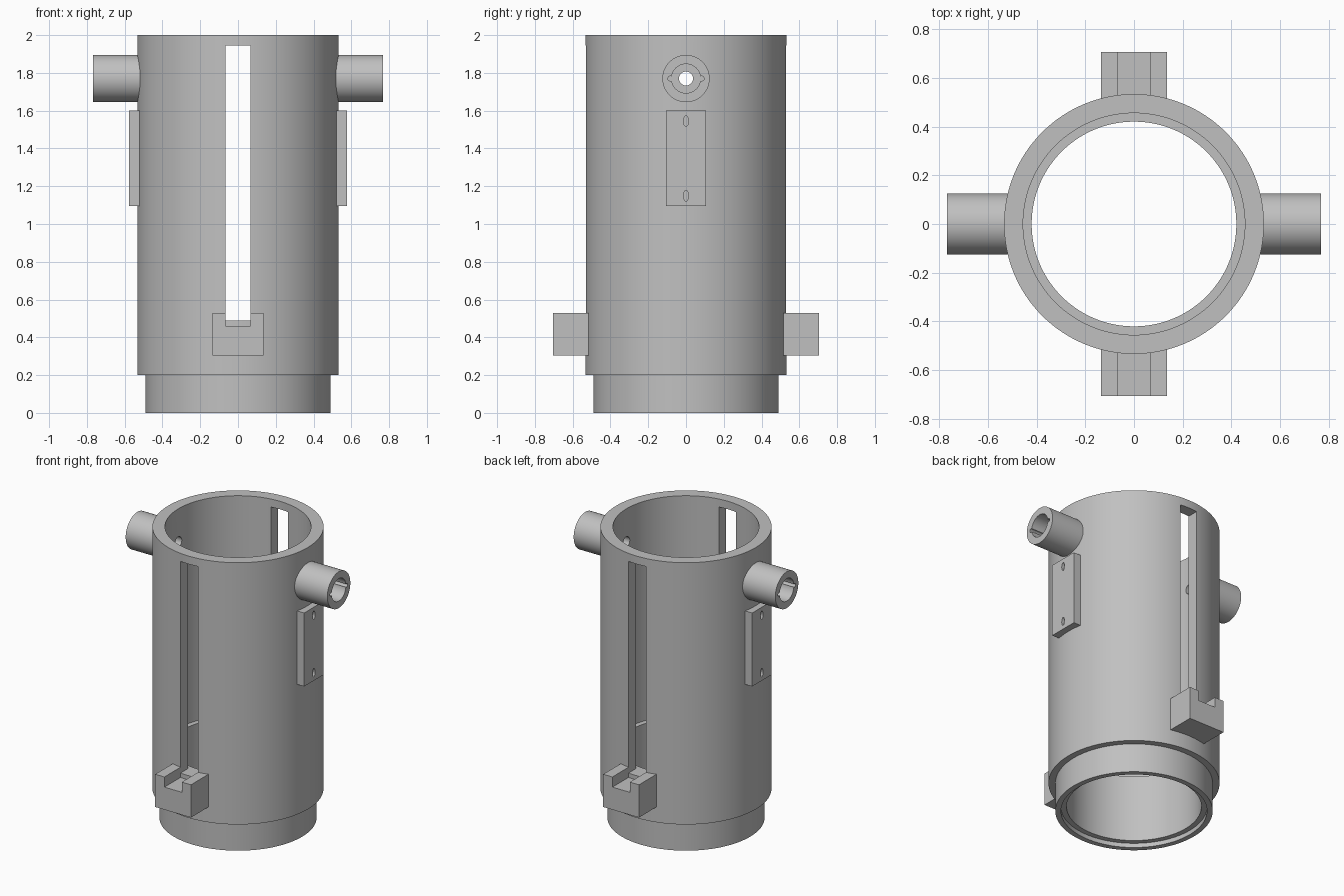
import bpy, bmesh
from math import cos, sin, pi, radians
from mathutils import Matrix

cube = bpy.data.objects.get("Cube")
if cube:
    bpy.data.objects.remove(cube, do_unlink=True)

grey = bpy.data.materials.new("plain grey")
grey.use_nodes = True
colour = (0.53, 0.53, 0.53, 1)
grey.diffuse_color = colour
grey.node_tree.nodes["Principled BSDF"].inputs["Base Color"].default_value = colour


def make_object(name, bm):
    bmesh.ops.recalc_face_normals(bm, faces=bm.faces)
    mesh = bpy.data.meshes.new(name)
    bm.to_mesh(mesh)
    bm.free()
    mesh.materials.append(grey)
    obj = bpy.data.objects.new(name, mesh)
    bpy.context.collection.objects.link(obj)
    return obj


def lathe(name, profile, steps=128):
    """Spin a closed (radius, z) profile around the z axis."""
    bm = bmesh.new()
    rings = [[bm.verts.new((r * cos(2 * pi * i / steps), r * sin(2 * pi * i / steps), z))
              for r, z in profile] for i in range(steps)]
    n = len(profile)
    for i in range(steps):
        a, b = rings[i], rings[(i + 1) % steps]
        for j in range(n):
            k = (j + 1) % n
            bm.faces.new((a[j], b[j], b[k], a[k]))
    return make_object(name, bm)


def box(name, low, high):
    bm = bmesh.new()
    bmesh.ops.create_cube(bm, size=1)
    for v in bm.verts:
        v.co = [lo + (c + 0.5) * (hi - lo) for c, lo, hi in zip(v.co, low, high)]
    return make_object(name, bm)


def rod(name, x0, x1, radius, y, z, steps=48, stretch=1):
    """Cylinder along x from x0 to x1, optionally stretched in z."""
    bm = bmesh.new()
    bmesh.ops.create_cone(bm, cap_ends=True, segments=steps, radius1=radius, radius2=radius,
                          depth=abs(x1 - x0), matrix=Matrix.Rotation(pi / 2, 4, 'Y'))
    for v in bm.verts:
        v.co = (v.co.x + (x0 + x1) / 2, v.co.y + y, v.co.z * stretch + z)
    return make_object(name, bm)


def cut(target, cutters):
    """Subtract each cutter from the target, then discard the cutter."""
    for cutter in cutters:
        cutter.hide_render = True
        mod = target.modifiers.new("cut", 'BOOLEAN')
        mod.operation = 'DIFFERENCE'
        mod.solver = 'EXACT'
        mod.object = cutter
        bpy.context.view_layer.objects.active = target
        bpy.ops.object.modifier_apply(modifier=mod.name)
        bpy.data.objects.remove(cutter, do_unlink=True)


# Stepped tube with a narrow spigot below and an inner ledge
tube = lathe("tube_body", [(0.49, 0), (0.49, 0.2), (0.533, 0.2), (0.533, 2), (0.455, 2),
                           (0.455, 0.49), (0.42, 0.49), (0.42, 0.03), (0.455, 0.03), (0.455, 0)])
# Long front and back slots, and the cross hole behind the side pipes
cut(tube, [box("slot_cutter", (-0.066, -0.8, 0.49), (0.066, 0.8, 1.945)),
           rod("cross_hole_cutter", -0.9, 0.9, 0.037, 0, 1.77)])
parts = [tube]

for side, s in (("left", 1), ("right", -1)):
    # Side pipe with a socket, two key grooves and a through hole
    pipe = rod(side + "_pipe", s * 0.49, s * 0.767, 0.125, 0, 1.77, 64)
    cut(pipe, [rod("socket_cutter", s * 0.54, s * 0.9, 0.077, 0, 1.77),
               rod("groove_cutter", s * 0.54, s * 0.9, 0.013, 0.083, 1.77, 16),
               rod("groove_cutter", s * 0.54, s * 0.9, 0.013, -0.083, 1.77, 16),
               rod("hole_cutter", s * 0.3, s * 0.9, 0.037, 0, 1.77)])
    # Flat mounting plate with two upright screw slots
    xs = sorted((s * 0.51, s * 0.577))
    plate = box(side + "_mounting_plate", (xs[0], -0.105, 1.095), (xs[1], 0.105, 1.6))
    cut(plate, [rod("screw_slot_cutter", s * 0.535, s * 0.7, 0.013, 0, z, 24, 2.2)
                for z in (1.15, 1.545)])
    parts += [pipe, plate]

for side, s in (("front", -1), ("back", 1)):
    # Notched block at the foot of each slot
    ys = sorted((s * 0.5, s * 0.705))
    block = box(side + "_notched_block", (-0.136, ys[0], 0.305), (0.136, ys[1], 0.53))
    cut(block, [box("notch_cutter", (-0.066, -0.9, 0.46), (0.066, 0.9, 0.7))])
    parts.append(block)

# Smooth curves with crisp edges
bpy.ops.object.select_all(action='DESELECT')
for part in parts:
    part.select_set(True)
bpy.context.view_layer.objects.active = tube
bpy.ops.object.shade_smooth_by_angle(angle=radians(30))
